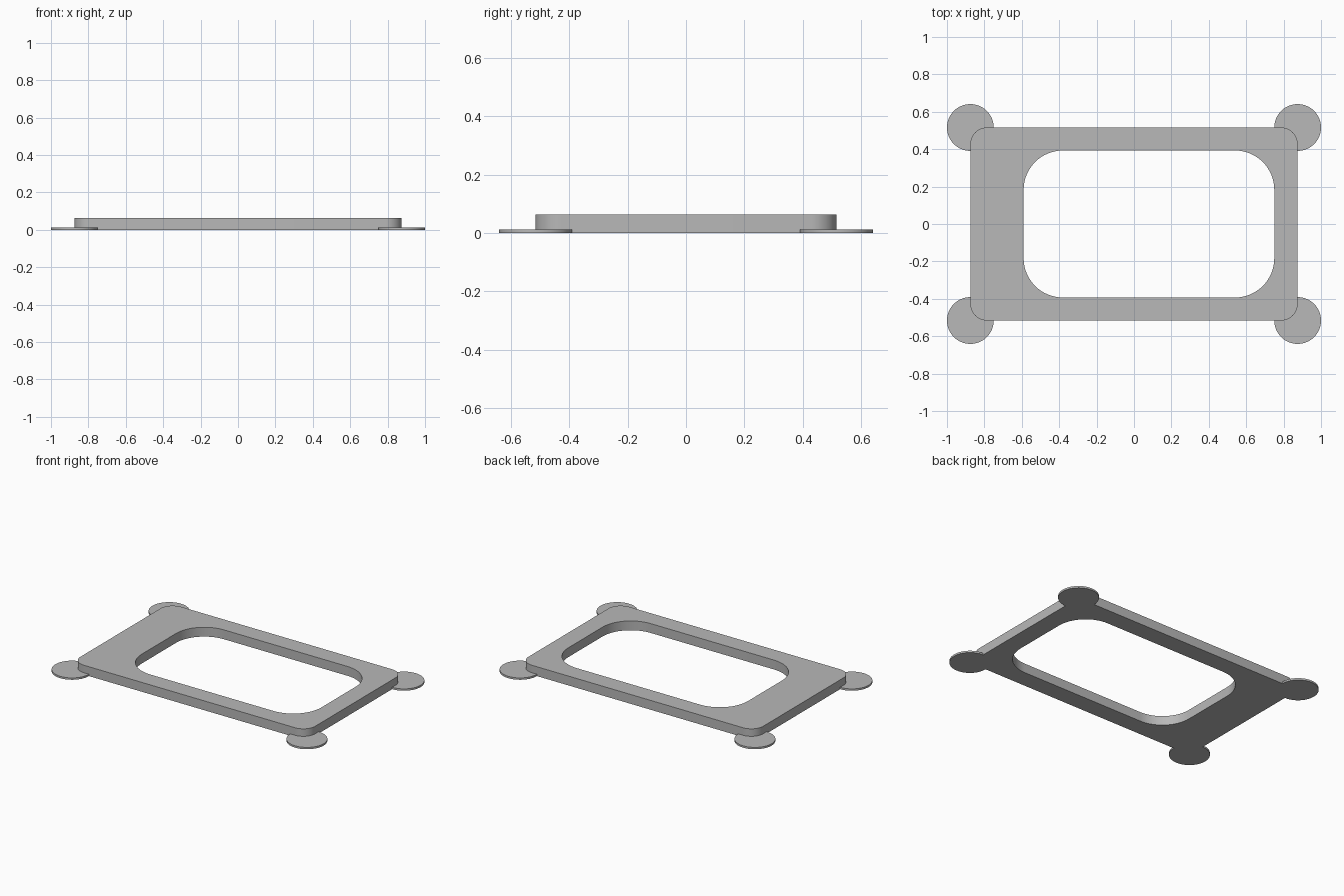
import bpy
import bmesh
from math import radians, cos, sin, pi

if "Cube" in bpy.data.objects:
    bpy.data.objects.remove(bpy.data.objects["Cube"], do_unlink=True)

GREY = (0.48, 0.48, 0.48, 1.0)
grey = bpy.data.materials.new("plain grey")
grey.use_nodes = True
grey.diffuse_color = GREY
grey.node_tree.nodes["Principled BSDF"].inputs["Base Color"].default_value = GREY


def rounded_rectangle(x0, x1, y0, y1, radius, steps=16):
    """Outline points, counter-clockwise from the right side."""
    centres = [(x1 - radius, y1 - radius), (x0 + radius, y1 - radius),
               (x0 + radius, y0 + radius), (x1 - radius, y0 + radius)]
    points = []
    for quarter, (cx, cy) in enumerate(centres):
        for i in range(steps + 1):
            a = (quarter + i / steps) * pi / 2
            points.append((cx + radius * cos(a), cy + radius * sin(a)))
    return points


def finish(obj):
    obj.data.materials.append(grey)
    bpy.ops.object.select_all(action="DESELECT")
    obj.select_set(True)
    bpy.context.view_layer.objects.active = obj
    bpy.ops.object.shade_smooth_by_angle(angle=radians(30))


# Flat frame: outer and inner outlines joined into a closed ring
HEIGHT = 0.063
outer = rounded_rectangle(-0.875, 0.875, -0.516, 0.516, 0.088)
inner = rounded_rectangle(-0.59, 0.75, -0.393, 0.393, 0.21)
bm = bmesh.new()
loops = [[bm.verts.new((x, y, z)) for x, y in outline]
         for outline, z in ((outer, 0), (outer, HEIGHT), (inner, HEIGHT), (inner, 0))]
count = len(outer)
for k in range(4):
    a, b = loops[k], loops[(k + 1) % 4]
    for i in range(count):
        j = (i + 1) % count
        bm.faces.new((a[i], a[j], b[j], b[i]))
bmesh.ops.recalc_face_normals(bm, faces=bm.faces)
mesh = bpy.data.meshes.new("frame")
bm.to_mesh(mesh)
bm.free()
frame = bpy.data.objects.new("frame", mesh)
bpy.context.collection.objects.link(frame)
finish(frame)

# Thin round pads under the four corners
PAD = 0.0125
for side, sx in (("left", 1), ("right", -1)):
    for end, sy in (("front", -1), ("back", 1)):
        bpy.ops.mesh.primitive_cylinder_add(
            vertices=64, radius=0.125, depth=PAD,
            location=(sx * 0.875, sy * 0.516, PAD / 2))
        pad = bpy.context.object
        pad.name = f"{end}_{side}_pad"
        finish(pad)
